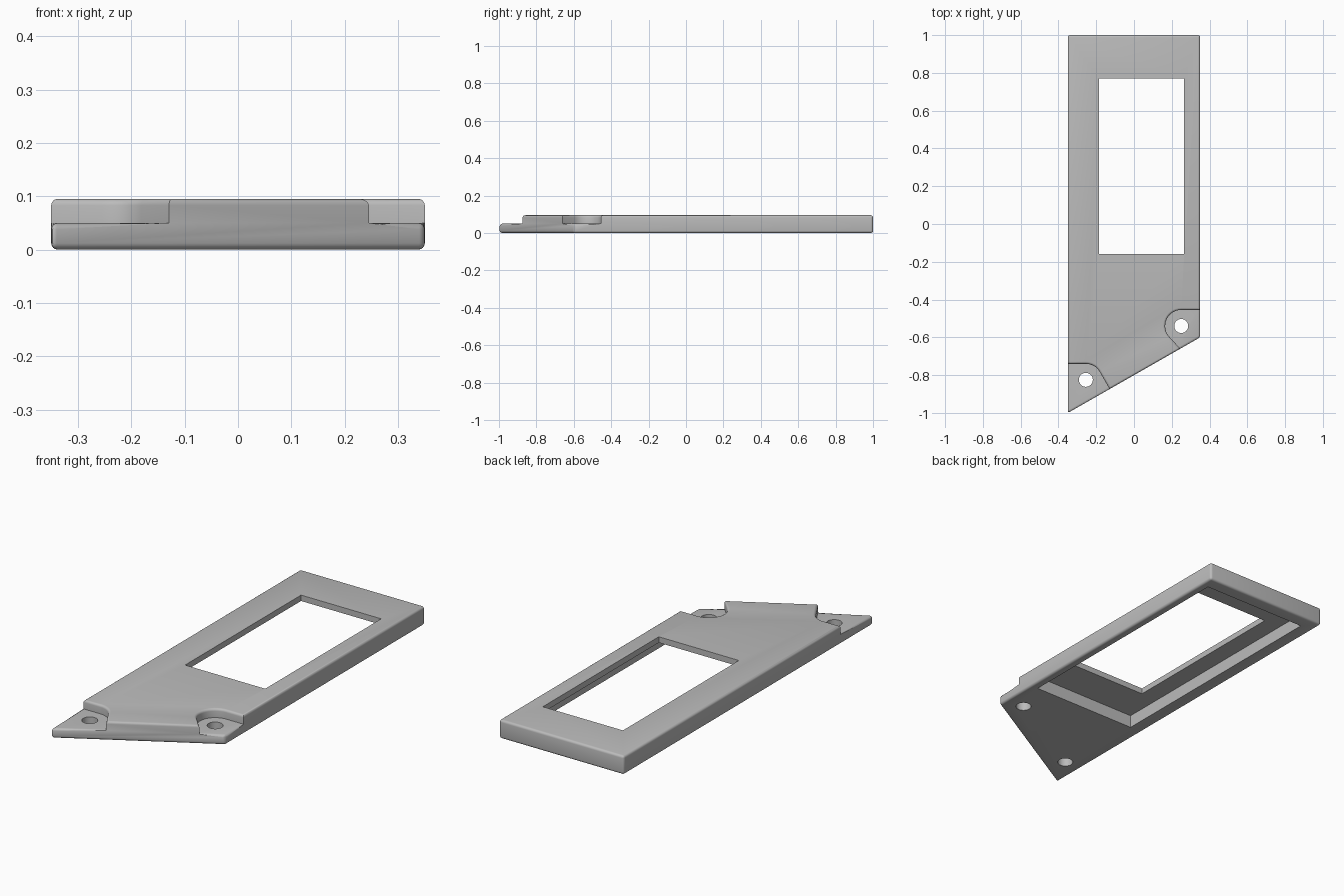
import bpy, bmesh, math
from mathutils import Vector

cube = bpy.data.objects.get("Cube")
if cube:
    bpy.data.objects.remove(cube, do_unlink=True)

HEIGHT, EAR_TOP, POCKET_TOP, ROUND = 0.095, 0.05, 0.065, 0.012

grey = bpy.data.materials.new("plain grey")
grey.use_nodes = True
colour = (0.5, 0.5, 0.5, 1)
grey.diffuse_color = colour
grey.node_tree.nodes["Principled BSDF"].inputs["Base Color"].default_value = colour


def prism(name, points, z0, z1):
    """Extrude a flat outline from z0 to z1."""
    bm = bmesh.new()
    face = bm.faces.new([bm.verts.new((x, y, z0)) for x, y in points])
    top = bmesh.ops.extrude_face_region(bm, geom=[face])["geom"]
    for v in top:
        if isinstance(v, bmesh.types.BMVert):
            v.co.z = z1
    bmesh.ops.recalc_face_normals(bm, faces=bm.faces)
    mesh = bpy.data.meshes.new(name)
    bm.to_mesh(mesh)
    bm.free()
    mesh.materials.append(grey)
    obj = bpy.data.objects.new(name, mesh)
    bpy.context.collection.objects.link(obj)
    return obj


def arc(cx, cy, r, a0, a1, n):
    angles = [math.radians(a0 + (a1 - a0) * i / n) for i in range(n + 1)]
    return [(cx + r * math.cos(a), cy + r * math.sin(a)) for a in angles]


def box(x0, x1, y0, y1):
    return [(x0, y0), (x1, y0), (x1, y1), (x0, y1)]


def cut(target, points, z0, z1):
    """Subtract a prism from the target and discard the cutter."""
    cutter = prism("cutter", points, z0, z1)
    cutter.hide_render = True
    mod = target.modifiers.new("cut", "BOOLEAN")
    mod.operation, mod.solver, mod.object = "DIFFERENCE", "EXACT", cutter
    bpy.context.view_layer.objects.active = target
    bpy.ops.object.modifier_apply(modifier=mod.name)
    bpy.data.objects.remove(cutter, do_unlink=True)


# Slab with a slanted front
plate = prism("bezel_plate", [(-0.35, 1), (-0.35, -1), (0.35, -0.6), (0.35, 1)], 0, HEIGHT)

# Lowered screw ears at the two front corners
left_hole, right_hole = (0.25, -0.54), (-0.255, -0.825)
cut(plate, arc(*left_hole, 0.085, 90, 220, 14)
    + [(0.305, -0.725), (0.5, -0.725), (0.5, -0.455)], EAR_TOP, 0.2)
cut(plate, arc(*right_hole, 0.085, 90, 30, 8)
    + [(-0.057, -1), (-0.057, -1.2), (-0.5, -1.2), (-0.5, -0.74)], EAR_TOP, 0.2)

# Round the outer edges, leaving the ear steps' upright and inner edges sharp
bm = bmesh.new()
bm.from_mesh(plate.data)
bmesh.ops.remove_doubles(bm, verts=bm.verts, dist=0.0005)
bmesh.ops.dissolve_limit(bm, angle_limit=0.01, verts=bm.verts, edges=bm.edges)


def rounded(e):
    a, b = (v.co for v in e.verts)
    if not e.is_convex or e.calc_face_angle(0) < 0.6:
        return False
    upright = abs(a.z - b.z) > 0.01
    return not upright or min(a.z, b.z) < 0.01


bmesh.ops.bevel(bm, geom=[e for e in bm.edges if rounded(e)], offset=ROUND,
                segments=4, profile=0.5, affect="EDGES", clamp_overlap=True)
bm.to_mesh(plate.data)
bm.free()

# Screw holes, display window and the pocket behind it
for hole in (left_hole, right_hole):
    cut(plate, arc(*hole, 0.037, 0, 348.75, 31), -0.1, 0.2)
cut(plate, box(-0.28, 0.31, -0.36, 0.93), -0.1, POCKET_TOP)
cut(plate, box(-0.185, 0.265, -0.16, 0.77), -0.1, 0.2)

bpy.ops.object.select_all(action="DESELECT")
plate.select_set(True)
bpy.context.view_layer.objects.active = plate
bpy.ops.object.shade_smooth_by_angle(angle=math.radians(35))
